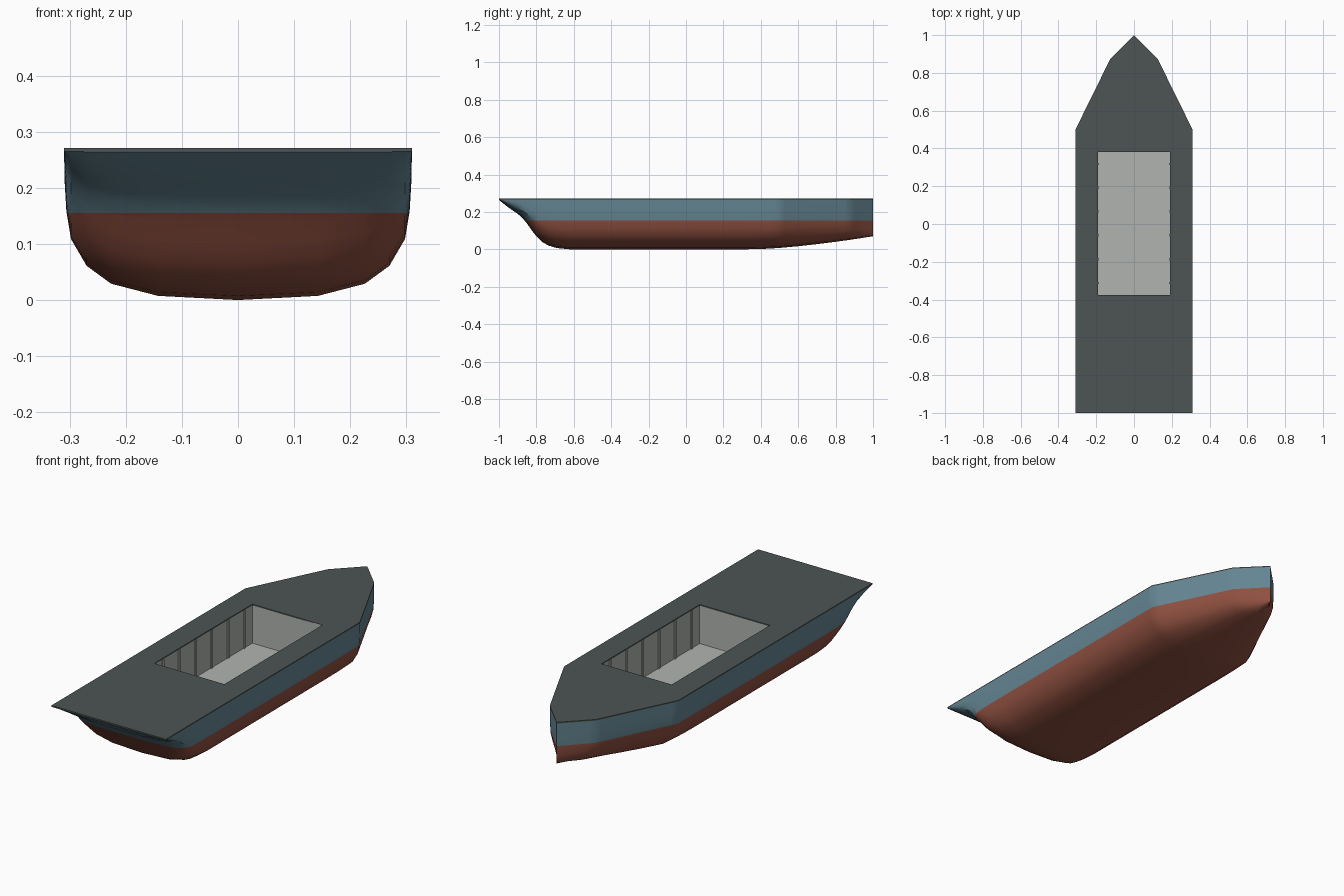
import bpy, bmesh, math

if "Cube" in bpy.data.objects:
    bpy.data.objects.remove(bpy.data.objects["Cube"])

def mat(name, hexcol):
    lin = []
    for i in (0, 2, 4):
        c = int(hexcol[i:i + 2], 16) / 255
        lin.append(c / 12.92 if c <= 0.04045 else ((c + 0.055) / 1.055) ** 2.4)
    m = bpy.data.materials.new(name)
    m.diffuse_color = (*lin, 1)
    m.use_nodes = True
    m.node_tree.nodes["Principled BSDF"].inputs["Base Color"].default_value = m.diffuse_color
    return m

BLUE = mat("hull_blue", "648592")
RED = mat("bottom_red", "8f5040")
DECK = mat("deck_dark_grey", "4c5553")
HOLD = mat("hold_light_grey", "b0b4af")

def finish(bm, name, mats, smooth=None):
    bmesh.ops.recalc_face_normals(bm, faces=bm.faces[:])
    me = bpy.data.meshes.new(name)
    bm.to_mesh(me)
    bm.free()
    ob = bpy.data.objects.new(name, me)
    bpy.context.collection.objects.link(ob)
    for m in mats:
        me.materials.append(m)
    if smooth:
        bpy.ops.object.select_all(action='DESELECT')
        ob.select_set(True)
        bpy.context.view_layer.objects.active = ob
        bpy.ops.object.shade_smooth_by_angle(angle=math.radians(smooth))
    return ob

W, RAIL, TOP, WATER = 0.31, 0.265, 0.271, 0.155
HX, HY0, HY1, FLOOR = 0.19, -0.377, 0.382, 0.08

# Half section of the hull: fraction of half width, fraction of height
SECTION = [(0, 0), (.46, .028), (.73, .11), (.87, .23), (.96, .41),
           (.987, .6), (.997, .8), (1, 1)]
# Stern profile: y, height of the bottom
STERN = [(-1, .264), (-.985, .252), (-.96, .232), (-.93, .21), (-.90, .19),
         (-.875, .168), (-.85, .138), (-.825, .102), (-.80, .07),
         (-.77, .04), (-.735, .02), (-.69, .007), (-.62, 0)]
BOW = [-.3, 0, .3, .4, .47, .5, .53, .6, .7, .8, .85, .875, .9, .95, 1]

def half_width(y):
    if y <= .5:
        return W
    if y <= .875:
        return W + (.125 - W) * (y - .5) / .375
    return 1 - y

stations = STERN + [(y, .07 * max(0, (y - .35) / .65) ** 1.5) for y in BOW]

# Hull: lofted sections, coloured by the waterline
bm = bmesh.new()
rows = []
for y, b in stations:
    pts = [(-fx, fz) for fx, fz in reversed(SECTION[1:])] + SECTION
    rows.append([bm.verts.new((fx * half_width(y), y, b + (RAIL - b) * fz))
                 for fx, fz in pts])
for r, s in zip(rows, rows[1:]):
    for i in range(len(r) - 1):
        bm.faces.new((r[i], r[i + 1], s[i + 1], s[i]))
bm.faces.new(rows[0])
bmesh.ops.remove_doubles(bm, verts=bm.verts[:], dist=1e-5)
bmesh.ops.bisect_plane(bm, geom=bm.verts[:] + bm.edges[:] + bm.faces[:],
                       plane_co=(0, 0, WATER), plane_no=(0, 0, 1))
for f in bm.faces:
    f.material_index = 1 if f.calc_center_median().z < WATER else 0
finish(bm, "hull", [BLUE, RED], 35)

# Deck: thin slab with the hold opening
bm = bmesh.new()
outline = [(0, 1), (.125, .875), (W, .5), (W, -1),
           (-W, -1), (-W, .5), (-.125, .875)]
hole = [(HX, HY0), (HX, HY1), (-HX, HY1), (-HX, HY0)]
edges = []
for loop in (outline, hole):
    vs = [bm.verts.new((x, y, RAIL)) for x, y in loop]
    edges += [bm.edges.new((vs[i - 1], vs[i])) for i in range(len(vs))]
bmesh.ops.triangle_fill(bm, edges=edges, use_beauty=True, normal=(0, 0, 1))
ext = bmesh.ops.extrude_face_region(bm, geom=bm.faces[:], use_keep_orig=True)
up = [g for g in ext["geom"] if isinstance(g, bmesh.types.BMVert)]
bmesh.ops.translate(bm, verts=up, vec=(0, 0, TOP - RAIL))
finish(bm, "deck", [DECK])

# Cargo hold: open box, normals facing inward
bm = bmesh.new()
lo = [bm.verts.new((x, y, FLOOR)) for x, y in hole]
hi = [bm.verts.new((x, y, TOP - .001)) for x, y in hole]
bm.faces.new(lo)
for i in range(4):
    bm.faces.new((lo[i - 1], lo[i], hi[i], hi[i - 1]))
hold = finish(bm, "cargo_hold", [HOLD])
if hold.data.polygons[0].normal.z < 0:
    hold.data.flip_normals()

# Hold ribs along both side walls
bm = bmesh.new()
for side in (-1, 1):
    for k in range(6):
        g = bmesh.ops.create_cube(bm, size=1)["verts"]
        bmesh.ops.scale(bm, verts=g, vec=(.006, .012, RAIL - FLOOR))
        bmesh.ops.translate(bm, verts=g, vec=(
            side * (HX - .002), .318 - k * .126, (RAIL + FLOOR) / 2))
finish(bm, "hold_ribs", [HOLD])
